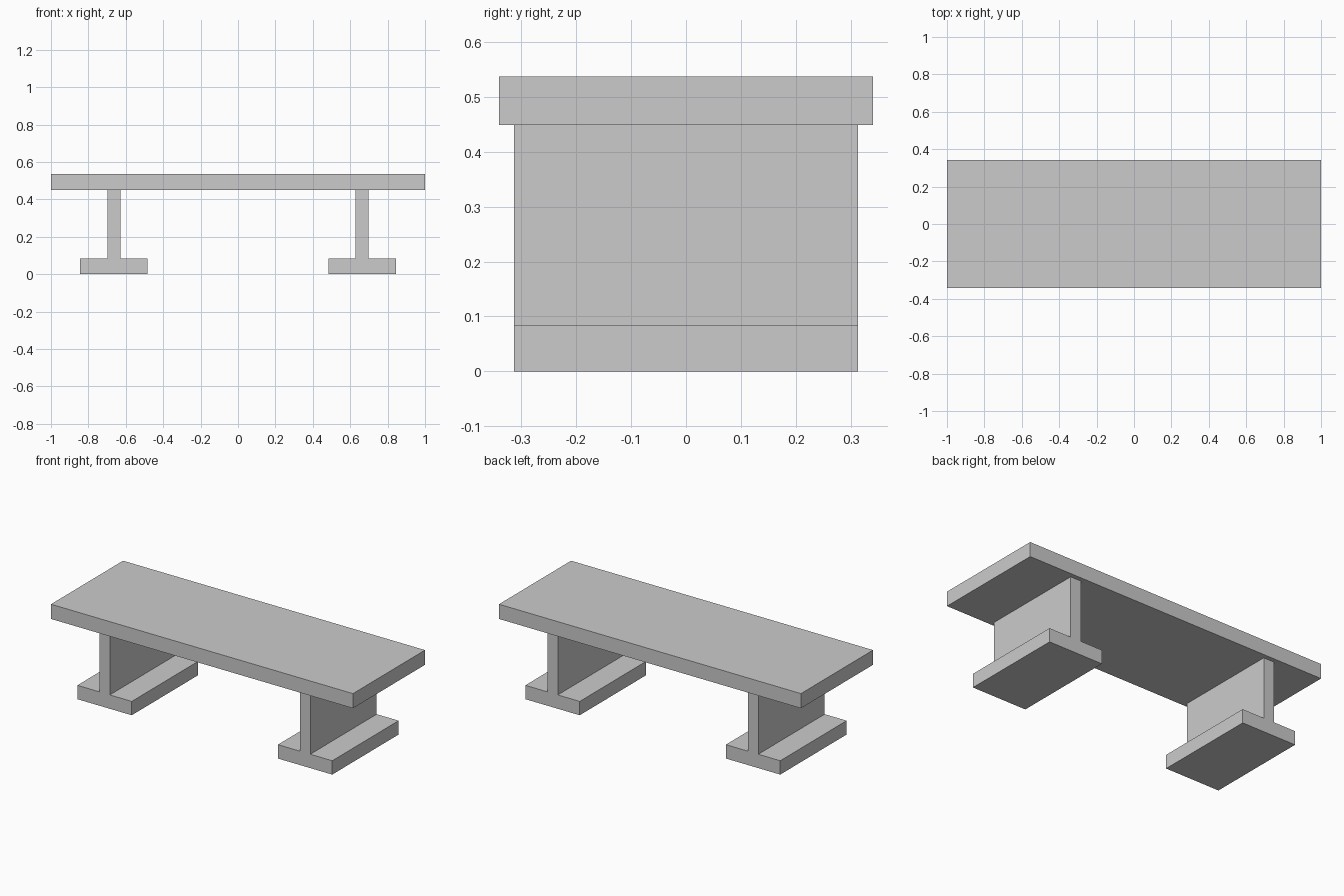
import bpy, bmesh

if "Cube" in bpy.data.objects:
    bpy.data.objects.remove(bpy.data.objects["Cube"])

TOP_Z, SEAT_Z, FOOT_Z = 0.537, 0.449, 0.083


def extrude_profile(name, points, half_depth):
    """Extrude an x/z outline along y, centred on y = 0."""
    bm = bmesh.new()
    face = bm.faces.new([bm.verts.new((x, -half_depth, z)) for x, z in points])
    ext = bmesh.ops.extrude_face_region(bm, geom=[face])
    moved = [g for g in ext["geom"] if isinstance(g, bmesh.types.BMVert)]
    bmesh.ops.translate(bm, verts=moved, vec=(0, 2 * half_depth, 0))
    bmesh.ops.recalc_face_normals(bm, faces=bm.faces[:])
    mesh = bpy.data.meshes.new(name)
    bm.to_mesh(mesh)
    bm.free()
    obj = bpy.data.objects.new(name, mesh)
    bpy.context.collection.objects.link(obj)
    return obj


# Flat slab on top
extrude_profile("bench_top", [(-1, SEAT_Z), (1, SEAT_Z), (1, TOP_Z), (-1, TOP_Z)], 0.341)

# Two inverted-T supports: wide foot with a thin upright
foot, web = 0.18, 0.035
half = [(foot, 0), (foot, FOOT_Z), (web, FOOT_Z), (web, SEAT_Z)]
profile = half + [(-x, z) for x, z in reversed(half)]
for side, x in (("left", -0.664), ("right", 0.664)):
    leg = extrude_profile(f"{side}_support", profile, 0.314)
    leg.location.x = x
